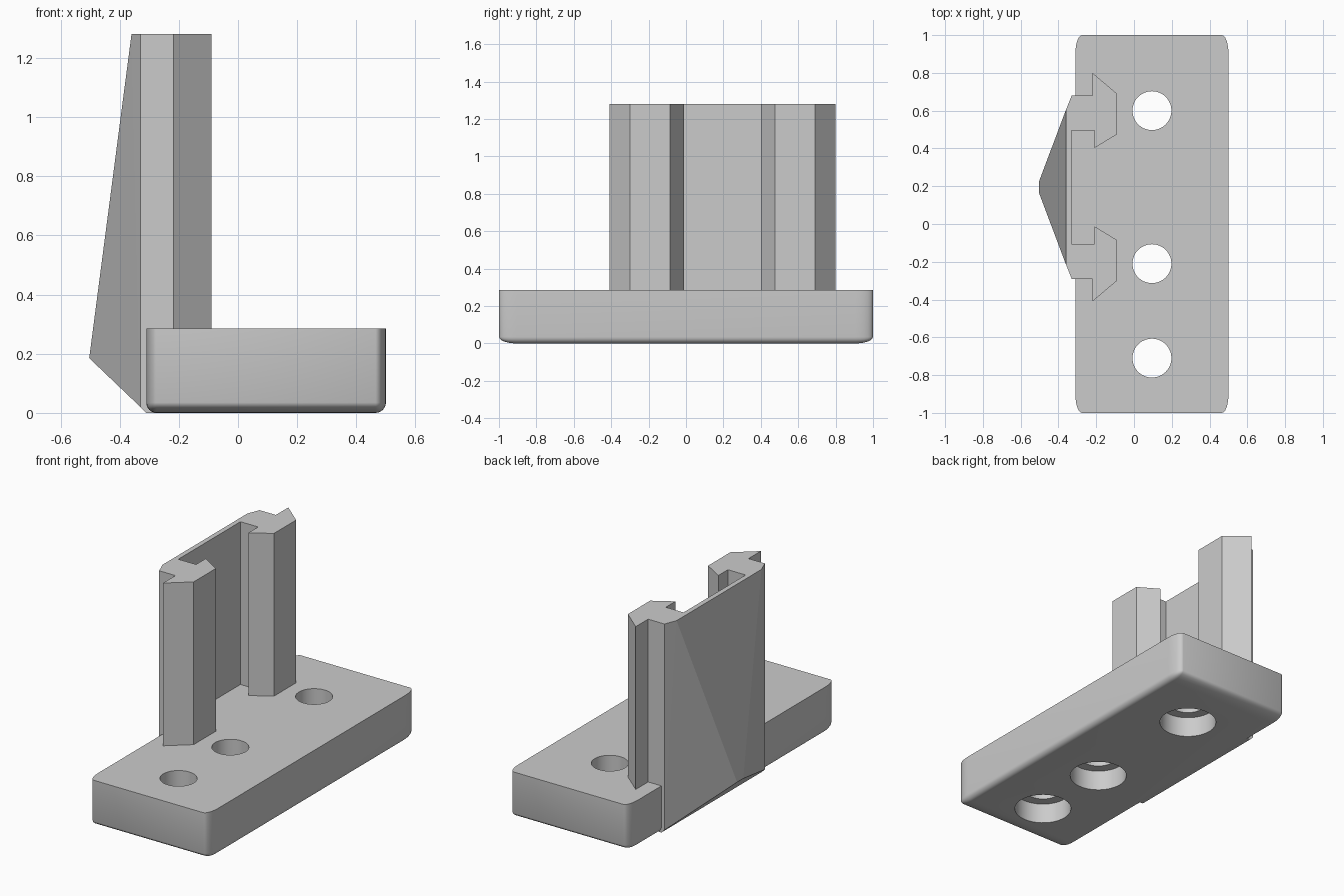
import bpy, bmesh
from mathutils import Vector, Matrix

if "Cube" in bpy.data.objects:
    bpy.data.objects.remove(bpy.data.objects["Cube"], do_unlink=True)

grey = bpy.data.materials.new("plain grey")
grey.use_nodes = True
colour = (0.6, 0.6, 0.6, 1)
grey.diffuse_color = colour
grey.node_tree.nodes["Principled BSDF"].inputs["Base Color"].default_value = colour

BASE_TOP, TOP = 0.285, 1.28
MID_Y = 0.195          # symmetry line of the upright holder
BACK = -0.33           # rear plane of the rails


def finish(name, bm):
    bmesh.ops.recalc_face_normals(bm, faces=bm.faces[:])
    mesh = bpy.data.meshes.new(name)
    bm.to_mesh(mesh)
    bm.free()
    mesh.materials.append(grey)
    ob = bpy.data.objects.new(name, mesh)
    bpy.context.collection.objects.link(ob)
    return ob


def hull(name, points):
    bm = bmesh.new()
    for p in points:
        bm.verts.new(p)
    bmesh.ops.convex_hull(bm, input=bm.verts[:])
    bmesh.ops.dissolve_limit(bm, angle_limit=0.01, verts=bm.verts[:], edges=bm.edges[:])
    return finish(name, bm)


def prism(name, outline, z0, z1):
    bm = bmesh.new()
    face = bm.faces.new([bm.verts.new((x, y, z0)) for x, y in outline])
    out = bmesh.ops.extrude_face_region(bm, geom=[face])
    verts = [g for g in out["geom"] if isinstance(g, bmesh.types.BMVert)]
    bmesh.ops.translate(bm, verts=verts, vec=(0, 0, z1 - z0))
    return finish(name, bm)


# Base block: rounded corners and underside, stretched lengthwise, flat top
STRETCH = 2.7
bm = bmesh.new()
bmesh.ops.create_cube(bm, size=1)
bmesh.ops.scale(bm, vec=(0.81, 2 / STRETCH, BASE_TOP), verts=bm.verts[:])
edges = [e for e in bm.edges if min(v.co.z for v in e.verts) < 0]
bmesh.ops.bevel(bm, geom=edges, offset=0.035, segments=6, profile=0.5, affect='EDGES')
bmesh.ops.scale(bm, vec=(1, STRETCH, 1), verts=bm.verts[:])
bmesh.ops.translate(bm, vec=(0.095, 0, BASE_TOP / 2), verts=bm.verts[:])
base = finish("base_block", bm)

# Three screw holes, each with a wider recess from below
cutters = []
for y in (0.6, -0.21, -0.71):
    for radius, z0, z1 in ((0.103, -0.1, 0.4), (0.163, -0.1, 0.125)):
        bm = bmesh.new()
        bmesh.ops.create_cone(bm, cap_ends=True, segments=48, radius1=radius,
                              radius2=radius, depth=z1 - z0,
                              matrix=Matrix.Translation((0.095, y, (z0 + z1) / 2)))
        cutters.append(finish("hole_cutter", bm))
bpy.context.view_layer.objects.active = base
for cutter in cutters:
    cutter.hide_render = True
    mod = base.modifiers.new("hole", 'BOOLEAN')
    mod.operation, mod.solver, mod.object = 'DIFFERENCE', 'EXACT', cutter
    bpy.ops.object.modifier_apply(modifier=mod.name)
for cutter in cutters:
    bpy.data.objects.remove(cutter, do_unlink=True)
bpy.ops.object.select_all(action='DESELECT')
base.select_set(True)
bpy.ops.object.shade_smooth_by_angle(angle=0.6)

# Pair of arrow-shaped rails, mirrored about the holder's centre line
rail = [(BACK, 0.30), (-0.21, 0.30), (-0.21, 0.207), (-0.09, 0.28),
        (-0.09, 0.495), (-0.22, 0.605), (-0.22, 0.485), (BACK, 0.485)]
for name, side in (("rear_rail", 1), ("front_rail", -1)):
    prism(name, [(x, MID_Y + side * d) for x, d in rail], BASE_TOP, TOP)

# Back plate swelling to a short ridge low on its outer side
wedge = []
for s in (1, -1):
    wedge += [(BACK, MID_Y + s * 0.485, TOP), (-0.36, MID_Y + s * 0.41, TOP),
              (-0.503, MID_Y + s * 0.03, 0.185), (BACK, MID_Y + s * 0.485, 0.02)]
hull("back_plate", wedge)

# Strip joining the back plate to the base
strip = []
for s in (1, -1):
    y = MID_Y + s * 0.485
    strip += [(BACK, y, 0.02), (BACK, y, BASE_TOP), (-0.275, y, BASE_TOP),
              (-0.275, y, 0), (-0.31, y, 0)]
hull("joining_strip", strip)
